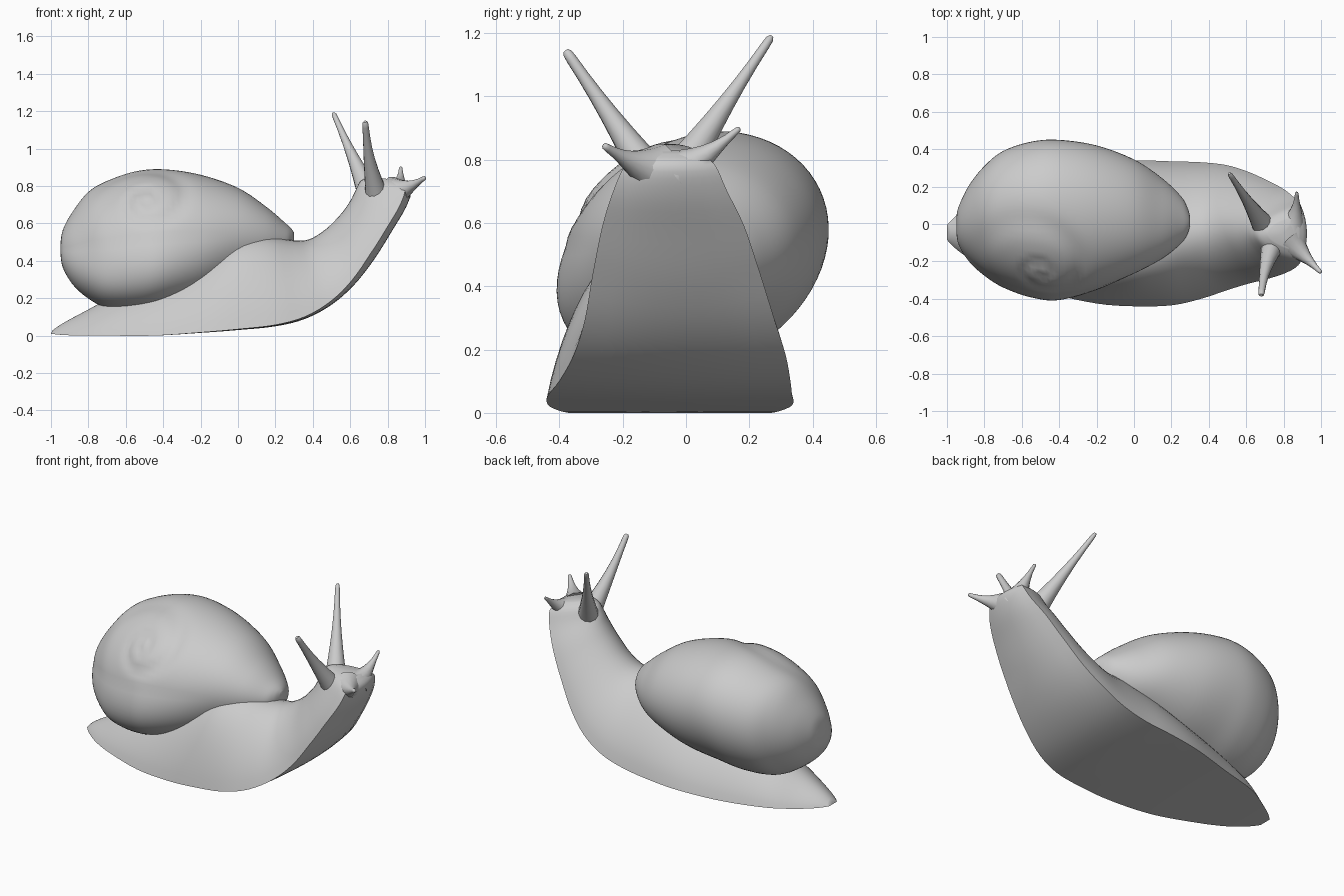
import bpy, bmesh, math
from mathutils import Vector

cube = bpy.data.objects.get("Cube")
if cube:
    bpy.data.objects.remove(cube)

skin = bpy.data.materials.new("stone_grey")
skin.use_nodes = True
GREY = (0.6, 0.6, 0.6, 1)
skin.diffuse_color = GREY
skin.node_tree.nodes["Principled BSDF"].inputs["Base Color"].default_value = GREY


def spline(rows, steps):
    """Smooth interpolation through a list of equal-length number rows."""
    out = []
    for i in range(len(rows) - 1):
        p = [rows[max(0, min(len(rows) - 1, i + k))] for k in (-1, 0, 1, 2)]
        for s in range(steps):
            t = s / steps
            out.append([b + 0.5 * t * (c - a + t * (2*a - 5*b + 4*c - d + t * (3*(b - c) + d - a)))
                        for a, b, c, d in zip(*p)])
    out.append(list(rows[-1]))
    return out


def loft(name, rings, angle=50):
    """Skin closed rings of points and cap both ends."""
    bm = bmesh.new()
    loops = [[bm.verts.new(p) for p in ring] for ring in rings]
    n = len(loops[0])
    for a, b in zip(loops, loops[1:]):
        for i in range(n):
            j = (i + 1) % n
            bm.faces.new((a[i], a[j], b[j], b[i]))
    for end in (loops[0], loops[-1]):
        mid = bm.verts.new(sum((v.co for v in end), Vector()) / n)
        for i in range(n):
            bm.faces.new((end[i], end[(i + 1) % n], mid))
    bmesh.ops.recalc_face_normals(bm, faces=bm.faces)
    mesh = bpy.data.meshes.new(name)
    bm.to_mesh(mesh)
    bm.free()
    mesh.materials.append(skin)
    obj = bpy.data.objects.new(name, mesh)
    bpy.context.collection.objects.link(obj)
    bpy.ops.object.select_all(action="DESELECT")
    obj.select_set(True)
    bpy.context.view_layer.objects.active = obj
    bpy.ops.object.shade_smooth_by_angle(angle=math.radians(angle))
    return obj


# Body: sole x, sole z, back x, back z, centre y, half width, sideways lean of the back
body = [
    (-1, .01, -.99, .03, -.045, .04, 0), (-.95, .005, -.93, .07, -.045, .09, 0),
    (-.85, 0, -.8, .14, -.045, .16, 0), (-.7, 0, -.65, .22, -.04, .24, 0),
    (-.45, 0, -.4, .33, -.05, .32, .01), (-.2, .015, -.15, .44, -.05, .375, .07),
    (0, .03, 0, .51, -.05, .39, .09), (.2, .05, .15, .53, -.05, .385, .06),
    (.36, .09, .29, .51, -.035, .365, .03), (.5, .165, .38, .515, -.02, .335, .01),
    (.62, .27, .47, .57, -.02, .3, 0), (.73, .41, .55, .65, -.03, .265, 0),
    (.83, .57, .6, .72, -.04, .225, 0), (.9, .69, .63, .78, -.05, .18, 0),
    (.925, .78, .66, .83, -.05, .14, 0), (.88, .825, .72, .85, -.05, .085, 0),
]


def body_ring(sx, sz, tx, tz, yc, hw, lean):
    ring = []
    rim = max(0, min(.12, .3 * sz))          # rim set back so the neck's sole bulges
    for i in range(25):                      # domed back
        a = math.pi * i / 24
        h = math.sin(a)
        y = yc + hw * math.cos(a) * (1 - .23 * h) - lean * h * h
        k = rim + (1 - rim) * h
        ring.append((sx + (tx - sx) * k, y, sz + (tz - sz) * k))
    for i in range(1, 8):                    # sole
        s = i / 4 - 1
        k = rim * s * s
        ring.append((sx + (tx - sx) * k, yc + hw * s, sz + (tz - sz) * k))
    return ring


loft("body", [body_ring(*r) for r in spline(body, 4)])

# Shell: x, lowest y, highest y, lowest z, highest z, sideways lean
shell = [
    (-.95, -.05, .04, .44, .49, .17), (-.935, -.11, .1, .36, .57, .17),
    (-.88, -.19, .21, .27, .67, .17), (-.8, -.26, .31, .2, .77, .17),
    (-.7, -.32, .39, .15, .83, .17), (-.55, -.37, .44, .14, .88, .17),
    (-.4, -.385, .45, .16, .89, .17), (-.2, -.345, .42, .2, .86, .1),
    (0, -.265, .345, .27, .79, 0), (.15, -.185, .245, .33, .69, -.1),
    (.25, -.105, .15, .4, .605, -.1), (.285, -.055, .09, .45, .572, -.1),
    (.3, -.01, .04, .49, .55, -.1),
]
APEX = Vector((-.49, -.26, .73))
AXIS = Vector((-.05, -.8, .6)).normalized()
SIDE = AXIS.cross(Vector((1, 0, 0))).normalized()
ACROSS = SIDE.cross(AXIS)


def whorl(p):
    """Press a spiral groove into the shell around its apex."""
    d = p - APEX
    u, v = d.dot(ACROSS), d.dot(SIDE)
    r = math.hypot(u, v)
    if d.dot(AXIS) < -.35 or r > .48:
        return p
    turn = math.log(max(r, .03) / .05) / 1.35 - math.atan2(v, u) / math.tau
    gap = abs((turn + .5) % 1 - .5)
    fade = min(1, (.48 - r) / .2)
    return p - AXIS * .014 * fade * math.exp(-(gap / .15) ** 2)


def shell_ring(x, y0, y1, z0, z1, slant):
    yc, zc, b = (y0 + y1) / 2, (z0 + z1) / 2, (z1 - z0) / 2
    lean = slant * b
    a = math.sqrt(max(((y1 - y0) / 2) ** 2 - lean ** 2, .0001))
    ring = []
    for i in range(72):
        c, s = math.cos(math.tau * i / 72), math.sin(math.tau * i / 72)
        sag = max(0, slant) * 1.5 * b * max(0, -c) * max(0, -s)   # low bulge on the spire side
        ring.append(whorl(Vector((x, yc + a * c + lean * s - sag, zc + b * s - sag * .4))))
    return ring


loft("shell", [shell_ring(*r) for r in spline(shell, 7)])


def horn(name, base, tip, r0, r1, bend):
    """Tapered, slightly bent stalk with a rounded end."""
    base, tip = Vector(base), Vector(tip)
    axis = (tip - base).normalized()
    side = axis.orthogonal().normalized()
    other = axis.cross(side)
    rings = []
    for t in (0, .1, .2, .35, .5, .65, .8, .93, .98, 1):
        r = r1 + (r0 - r1) * (1 - t) ** 1.8
        if t > .95:
            r *= .9 if t < 1 else .5
        c = base.lerp(tip, t) + Vector(bend) * math.sin(math.pi * t)
        rings.append([c + (side * math.cos(a) + other * math.sin(a)) * r
                      for a in (math.tau * i / 12 for i in range(12))])
    loft(name, rings)


# Eye stalks and feelers
horn("left_eye_stalk", (.7, -.02, .76), (.51, .27, 1.19), .065, .014, (0, 0, 0))
horn("right_eye_stalk", (.745, -.105, .74), (.68, -.38, 1.145), .065, .017, (-.01, 0, 0))
horn("left_feeler", (.84, -.03, .76), (.87, .17, .9), .085, .01, (.01, 0, -.01))
horn("right_feeler", (.84, -.1, .77), (1, -.26, .845), .085, .012, (0, 0, -.01))
